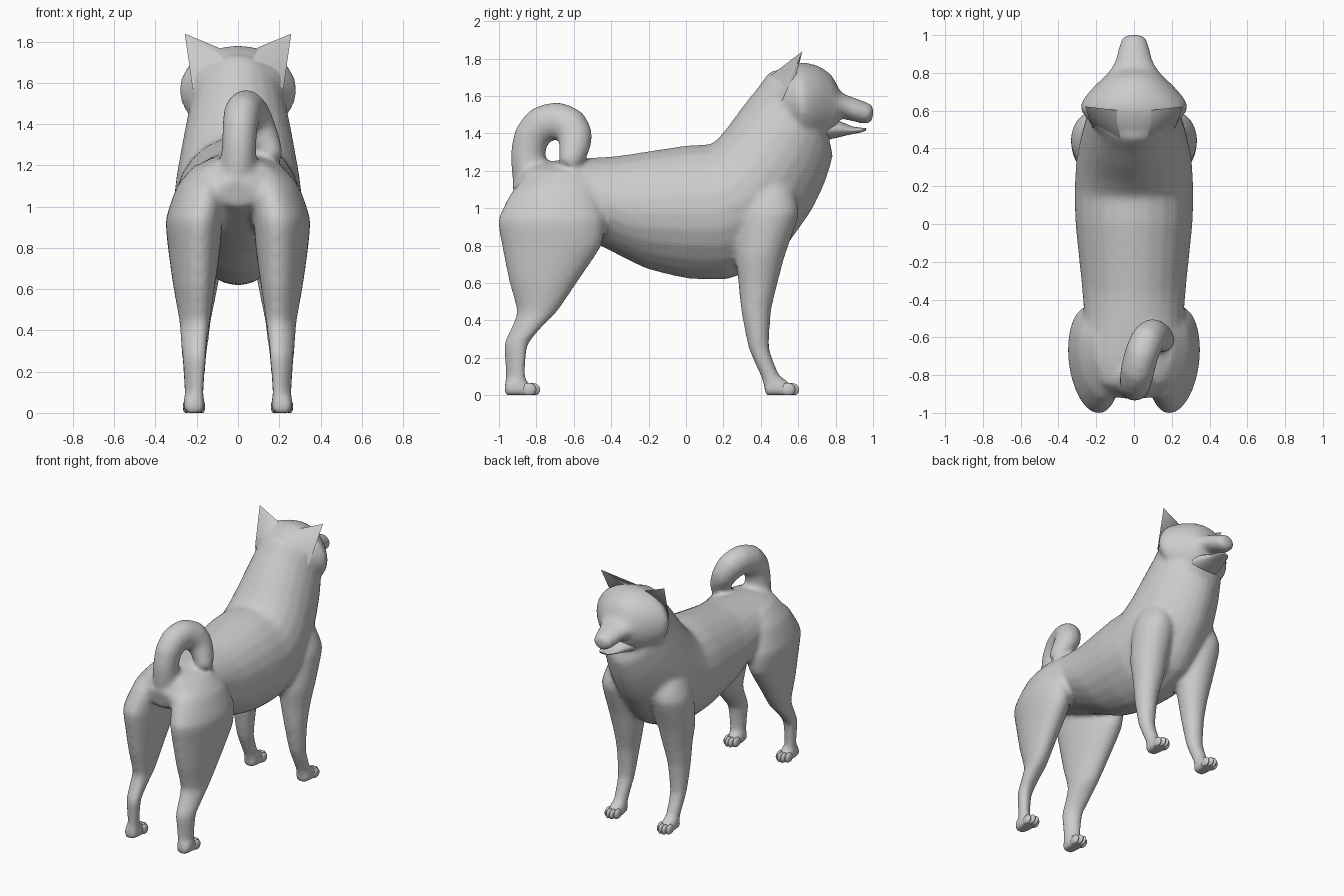
import bpy, bmesh, math
from mathutils import Vector

if "Cube" in bpy.data.objects:
    bpy.data.objects.remove(bpy.data.objects["Cube"])

SIDES = 24


def spline(rows, steps=3):
    """Blend between rows of numbers: half straight, half Catmull-Rom, for gently faceted lofts."""
    out = []
    for i in range(len(rows) - 1):
        p0, p1, p2, p3 = (rows[max(0, min(len(rows) - 1, i + k))] for k in (-1, 0, 1, 2))
        for n in range(steps):
            t = n / steps
            out.append([b + .5 * t * (c - b) + .25 * t * (c - a + t * (2 * a - 5 * b + 4 * c - d + t * (3 * (b - c) + d - a)))
                        for a, b, c, d in zip(p0, p1, p2, p3)])
    return out + [list(rows[-1])]


def loft(bm, rings, keel=0):
    """Skin a closed surface over rings (centre, axis_u, axis_v); keel narrows the underside."""
    prev = None
    for n, (c, u, v) in enumerate(rings):
        ring = []
        for i in range(SIDES):
            a = 2 * math.pi * i / SIDES
            x, y = math.cos(a), math.sin(a)
            p = Vector(c) + Vector(u) * x * (1 - keel * min(y, 0) ** 2) + Vector(v) * y
            p.z = max(p.z, 0)
            ring.append(bm.verts.new(p))
        if prev:
            for i in range(SIDES):
                j = (i + 1) % SIDES
                bm.faces.new((prev[i], prev[j], ring[j], ring[i]))
        if n in (0, len(rings) - 1):
            bm.faces.new(ring)
        prev = ring


def profile(bm, rows, x=0, keel=0):
    """Rows of (top y, top z, bottom y, bottom z, half width)."""
    loft(bm, [((x, (a + c) / 2, (b + d) / 2), (w, 0, 0), (0, (a - c) / 2, (b - d) / 2))
              for a, b, c, d, w in spline(rows)], keel)


def limb(bm, rows, s, skew=0):
    """Rows of (z, back y, front y, inner x, outer x), on side s; skew moves the outside forward."""
    loft(bm, [((s * (e + f) / 2, (c + d) / 2, z), (s * (f - e) / 2, skew * (f - e) / 2, 0), (0, (d - c) / 2, 0))
              for z, c, d, e, f in spline(rows)])


def finish(name, bm, angle=50):
    bmesh.ops.recalc_face_normals(bm, faces=bm.faces)
    me = bpy.data.meshes.new(name)
    bm.to_mesh(me)
    bm.free()
    ob = bpy.data.objects.new(name, me)
    bpy.context.collection.objects.link(ob)
    bpy.ops.object.select_all(action='DESELECT')
    ob.select_set(True)
    bpy.context.view_layer.objects.active = ob
    bpy.ops.object.shade_smooth_by_angle(angle=math.radians(angle))
    return ob


body = bmesh.new()

# torso and neck
profile(body, [
    (-.93, 1.13, -.90, 1.0, .10), (-.85, 1.23, -.82, .96, .21), (-.70, 1.255, -.68, .90, .27),
    (-.50, 1.27, -.46, .80, .265), (-.36, 1.28, -.22, .68, .28), (0, 1.335, 0, .625, .31),
    (.14, 1.345, .22, .62, .315), (.22, 1.43, .47, .72, .305), (.30, 1.54, .66, .97, .275),
    (.38, 1.64, .74, 1.13, .25), (.45, 1.73, .785, 1.28, .225), (.56, 1.75, .76, 1.38, .20)], keel=.2)

# skull with cheeks, running into the muzzle
profile(body, [
    (.43, 1.70, .50, 1.40, .17), (.52, 1.755, .56, 1.37, .235), (.60, 1.78, .63, 1.35, .288),
    (.66, 1.775, .68, 1.345, .262), (.72, 1.755, .73, 1.36, .215), (.78, 1.71, .775, 1.38, .16),
    (.825, 1.625, .81, 1.43, .12)])
profile(body, [(.74, 1.64, .74, 1.47, .16), (.81, 1.622, .81, 1.485, .13), (.86, 1.605, .85, 1.475, .103),
               (.93, 1.58, .93, 1.455, .082), (.98, 1.56, .975, 1.452, .067), (1.003, 1.545, .998, 1.47, .04)])

# legs and paw bases
FRONT = [(1.25, .40, .48, .14, .20), (1.1, .32, .57, .10, .29), (.97, .29, .605, .07, .335),
         (.75, .265, .53, .075, .325), (.60, .28, .49, .10, .30), (.45, .295, .455, .13, .285),
         (.25, .335, .445, .155, .27), (.10, .40, .50, .165, .26), (.02, .425, .52, .165, .26)]
HIND = [(1.20, -.80, -.54, .08, .21), (1.1, -.92, -.48, .06, .295),
        (.94, -1.0, -.44, .075, .35), (.80, -.98, -.455, .085, .34), (.62, -.945, -.575, .11, .315),
        (.45, -.90, -.69, .135, .285), (.37, -.925, -.77, .145, .28), (.27, -.97, -.85, .155, .27),
        (.12, -.96, -.865, .165, .26), (.02, -.965, -.85, .165, .26)]
for s in (-1, 1):
    limb(body, FRONT, s)
    limb(body, HIND, s, .4)
    for y in (.42, -.97):
        profile(body, [(y, .07, y, -.02, .04), (y + .05, .12, y + .05, -.03, .053),
                       (y + .11, .085, y + .11, -.03, .052), (y + .15, .05, y + .15, -.02, .04)], s * .213)

# curled tail, swept along a path of (x, y, z, radius)
TAIL = spline([(0, -.80, 1.08, .09), (0, -.83, 1.18, .10), (.005, -.845, 1.29, .092), (.01, -.825, 1.385, .095),
               (.02, -.77, 1.447, .10), (.04, -.69, 1.468, .10), (.07, -.62, 1.437, .10),
               (.10, -.592, 1.38, .092), (.135, -.60, 1.31, .08), (.16, -.62, 1.255, .064), (.17, -.635, 1.225, .05)], 2)
pts = [Vector(t[:3]) for t in TAIL]
rings = []
for i, t in enumerate(TAIL):
    d = (pts[min(i + 1, len(pts) - 1)] - pts[max(i - 1, 0)]).normalized()
    v = d.cross(Vector((1, 0, 0))).normalized()
    rings.append((pts[i], v.cross(d).normalized() * t[3] * .9, v * t[3]))
loft(body, rings)

# fuse the overlapping masses into one smooth skin
ob = finish("dog_body", body)
m = ob.modifiers.new("fuse", 'REMESH')
m.mode = 'VOXEL'
m.voxel_size = .016
m.use_smooth_shade = True
m = ob.modifiers.new("soften", 'SMOOTH')
m.factor = .5
m.iterations = 8

# lower jaw
bm = bmesh.new()
profile(bm, [(.72, 1.475, .72, 1.36, .13), (.82, 1.465, .80, 1.375, .10), (.89, 1.437, .87, 1.392, .07),
             (.94, 1.43, .935, 1.405, .05), (.965, 1.427, .96, 1.413, .03)])
finish("lower_jaw", bm)

# ears: hollow-fronted triangular flaps
for s, side in ((-1, "left"), (1, "right")):
    bm = bmesh.new()
    inner, outer, back, hollow, tip = [bm.verts.new((s * x, y, z)) for x, y, z in (
        (.07, .60, 1.76), (.22, .51, 1.57), (.06, .44, 1.70), (.165, .575, 1.66), (.258, .622, 1.838))]
    for f in ((inner, back, tip), (back, outer, tip),
              (outer, hollow, tip), (hollow, inner, tip), (inner, hollow, back), (hollow, outer, back)):
        bm.faces.new(f)
    finish(side + "_ear", bm, 75)

# toes
for name, y in (("front_toes", .553), ("hind_toes", -.832)):
    bm = bmesh.new()
    for s in (-1, 1):
        for k, dx in enumerate((-.037, -.013, .013, .037)):
            f = .012 if k in (1, 2) else -.008
            r = bmesh.ops.create_uvsphere(bm, u_segments=12, v_segments=8, radius=1)
            for v in r["verts"]:
                v.co = Vector((s * .213 + dx + v.co.x * .017, y + f + v.co.y * .04,
                               max(0, .03 + v.co.z * .036)))
    finish(name, bm)
